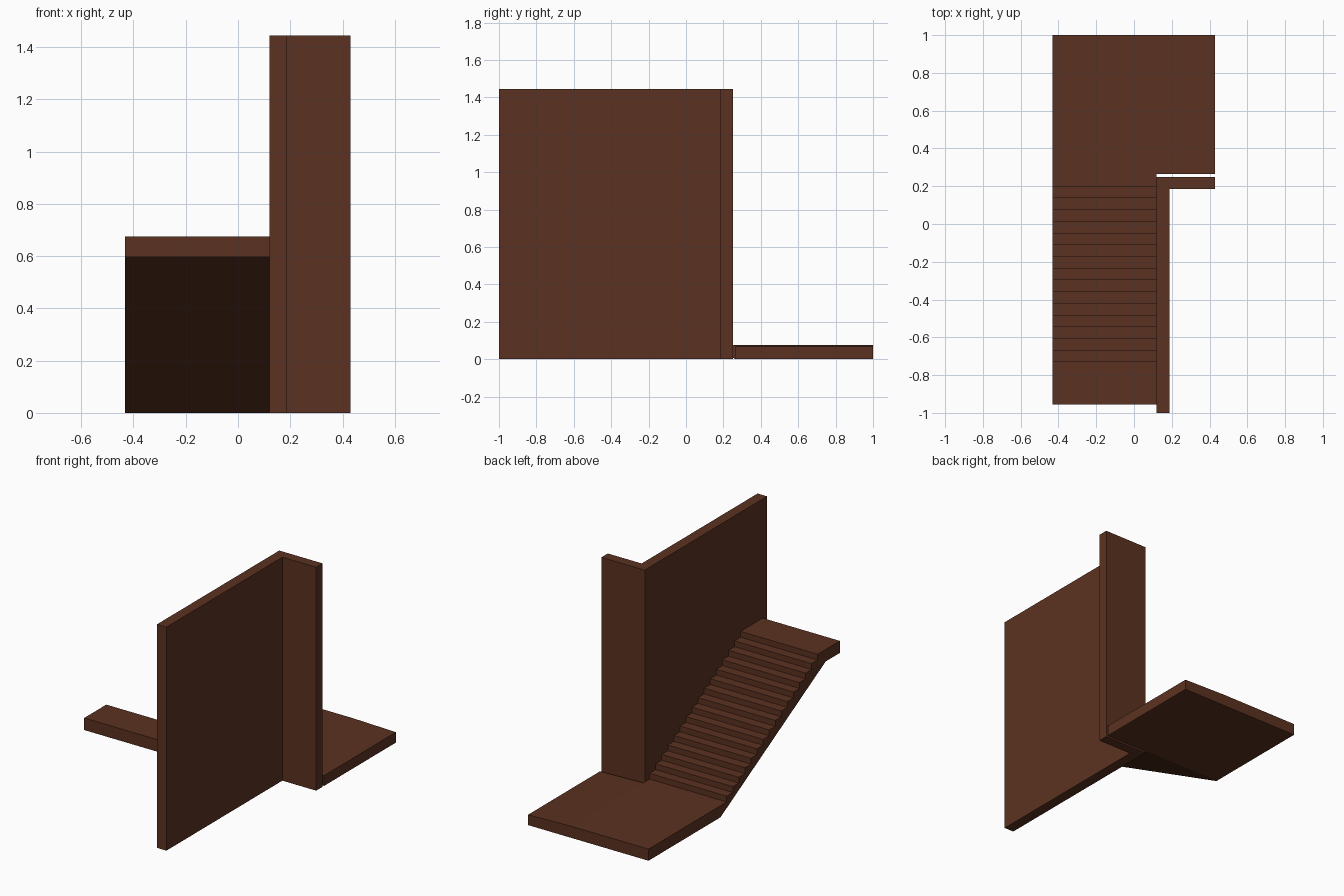
import bpy, bmesh
from mathutils import Vector

if "Cube" in bpy.data.objects:
    bpy.data.objects.remove(bpy.data.objects["Cube"])

brown = bpy.data.materials.new("brown")
brown.diffuse_color = (0.105, 0.031, 0.015, 1)
brown.use_nodes = True
brown.node_tree.nodes["Principled BSDF"].inputs["Base Color"].default_value = brown.diffuse_color


def prism(name, profile, offset):
    """Extrude a closed flat profile of 3D points along an offset."""
    bm = bmesh.new()
    face = bm.faces.new([bm.verts.new(p) for p in profile])
    ext = bmesh.ops.extrude_face_region(bm, geom=[face], use_keep_orig=True)
    verts = [g for g in ext["geom"] if isinstance(g, bmesh.types.BMVert)]
    bmesh.ops.translate(bm, verts=verts, vec=Vector(offset))
    bmesh.ops.recalc_face_normals(bm, faces=bm.faces[:])
    mesh = bpy.data.meshes.new(name)
    bm.to_mesh(mesh)
    bm.free()
    mesh.materials.append(brown)
    obj = bpy.data.objects.new(name, mesh)
    bpy.context.collection.objects.link(obj)
    return obj


LEFT, WALL_X, RIGHT = -0.432, 0.12, 0.43
LAND_Y, LAND_Z = 0.265, 0.075
STEPS, FIRST_Y, LAST_Y, TOP_Z = 16, 0.201, -0.729, 0.675

# L-shaped wall with a short return at the foot of the stairs
wall = [(WALL_X, -1), (0.188, -1), (0.188, 0.185), (RIGHT, 0.185),
        (RIGHT, 0.25), (WALL_X, 0.25)]
prism("corner_wall", [(x, y, 0) for x, y in wall], (0, 0, 1.445))

# Stair flight with sloped soffit and upper landing
run = (LAST_Y - FIRST_Y) / (STEPS - 1)
rise = (TOP_Z - LAND_Z) / STEPS
side = [(LAND_Y, 0), (LAND_Y, LAND_Z)]
for i in range(STEPS):
    y = FIRST_Y + i * run
    side += [(y, LAND_Z + i * rise), (y, LAND_Z + (i + 1) * rise)]
side += [(-0.955, TOP_Z), (-0.955, 0.597), (-0.81, 0.597)]
prism("stair_flight", [(LEFT, y, z) for y, z in side], (WALL_X - LEFT, 0, 0))

# Lower landing, its top falling slightly beyond the wall line
section = [(LEFT, 0), (RIGHT, 0), (RIGHT, 0.067), (WALL_X, LAND_Z), (LEFT, LAND_Z)]
prism("lower_landing", [(x, LAND_Y, z) for x, z in section], (0, 1 - LAND_Y, 0))
